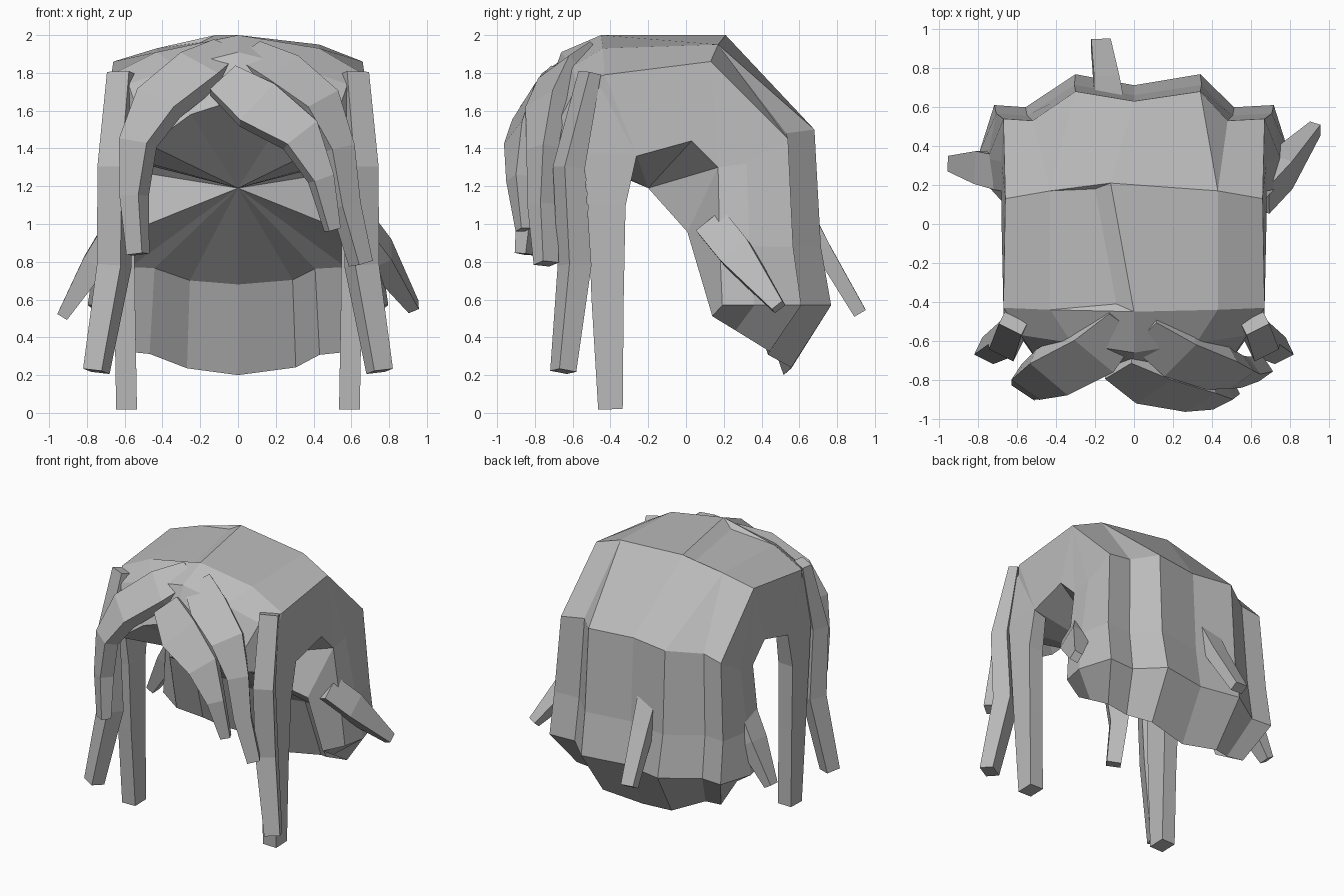
import bpy
import bmesh
from mathutils import Vector

default_cube = bpy.data.objects.get("Cube")
if default_cube:
    bpy.data.objects.remove(default_cube, do_unlink=True)

# Single matte grey
grey = bpy.data.materials.new("hair grey")
grey.use_nodes = True
grey.diffuse_color = (0.5, 0.5, 0.5, 1)
grey.node_tree.nodes["Principled BSDF"].inputs["Base Color"].default_value = grey.diffuse_color

HEAD_CENTRE = Vector((0, 0, 1.2))


def finish(name, bm):
    """Turn a bmesh into a flat shaded object."""
    bmesh.ops.recalc_face_normals(bm, faces=bm.faces[:])
    mesh = bpy.data.meshes.new(name)
    bm.to_mesh(mesh)
    bm.free()
    mesh.materials.append(grey)
    obj = bpy.data.objects.new(name, mesh)
    bpy.context.scene.collection.objects.link(obj)
    return obj


def lock(name, sections, facing=None):
    """Four-sided lock through sections of (x, y, z, width, thickness).

    Its broad side looks along facing, or away from the head by default.
    """
    bm = bmesh.new()
    centres = [Vector(section[:3]) for section in sections]
    rings = []
    for i, centre in enumerate(centres):
        before = centres[max(i - 1, 0)]
        after = centres[min(i + 1, len(centres) - 1)]
        tangent = (after - before).normalized()
        outward = Vector(facing) if facing else centre - HEAD_CENTRE
        side = tangent.cross(outward).normalized()
        depth = side.cross(tangent)
        width, thickness = sections[i][3:]
        corners = ((-1, -1), (1, -1), (1, 1), (-1, 1))
        rings.append([bm.verts.new(centre + side * width * u / 2 + depth * thickness * v / 2)
                      for u, v in corners])
    for lower, upper in zip(rings, rings[1:]):
        for k in range(4):
            n = (k + 1) % 4
            bm.faces.new((lower[k], lower[n], upper[n], upper[k]))
    bm.faces.new(rings[0])
    bm.faces.new(rings[-1])
    return finish(name, bm)


class Patchwork:
    """Builds faces from points, sharing equal points and skipping collapsed faces."""

    def __init__(self):
        self.bm = bmesh.new()
        self.known = {}

    def vert(self, point):
        key = tuple(round(c, 4) + 0.0 for c in point)
        if key not in self.known:
            self.known[key] = self.bm.verts.new(key)
        return self.known[key]

    def face(self, points):
        verts = list(dict.fromkeys(self.vert(p) for p in points))
        if len(verts) > 2 and not self.bm.faces.get(verts):
            self.bm.faces.new(verts)

    def strips(self, columns):
        for left, right in zip(columns, columns[1:]):
            for i in range(len(left) - 1):
                self.face((left[i], right[i], right[i + 1], left[i + 1]))


def back_column(top, x, y, z, flare=0.07):
    """One ridge of the back, flaring down then tucking under to the inner rim."""
    drop = max(0.63 - y, 0)
    return [top, (x, y, z),
            (x * (1.02 + flare / 2), y * 1.05, 0.88),
            (x * (1 + flare), y * 1.13, 0.57),
            (x * 0.9, y * 0.82, 0.2 + 0.5 * drop + 0.12 * abs(x)),
            (x * 0.85, y * 0.75 - 0.12, 0.68 + 0.5 * drop + 0.07 * abs(x))]


# Main cap: crown, sides, back shell and the shallow cone that closes it
cap = Patchwork()
apex = (0, -0.2, 1.19)
for s in (1, -1):
    def at(x, y, z):
        return (s * x, y, z)

    front_mid, front_side = (0, -0.45, 2), at(0.67, -0.43, 1.79)
    front_half = at(0.43, -0.44, 1.92 + 0.01 * s)
    crown_mid, crown_side = (-0.12, 0.21, 2), at(0.66, 0.13, 1.86)
    crown_half = at(0.43, 0.17, 1.94 + 0.01 * s)

    # Crown, with a stepped parting on one side
    top_rows = [[front_mid, crown_mid], [front_half, crown_half], [front_side, crown_side]]
    if s < 0:
        top_rows.insert(1, [(-0.09, -0.41, 1.95), (-0.2, 0.18, 1.96)])
        cap.face((front_mid, top_rows[1][0], front_half))
        cap.face((crown_mid, top_rows[1][1], crown_half))
    cap.strips(top_rows)

    # Ridged back
    ridges = [back_column(crown_mid, 0, 0.63, 1.5),
              back_column(crown_half, s * 0.32 + 0.02, 0.68, 1.5, 0),
              back_column(crown_half, s * 0.5 - 0.02, 0.53, 1.48),
              back_column(crown_side, s * 0.67, 0.54, 1.45),
              back_column(crown_side, s * 0.68, 0.32, 1.32, 0.17),
              back_column(crown_side, s * 0.68, 0.17, 1.3, 0.12)]
    cap.strips(ridges)
    cap.face(ridges[-1][1:])

    # Forehead and the side panel with its arch
    arch_back, arch_front = at(0.68, 0.03, 1.44), at(0.67, -0.26, 1.36)
    temple = at(0.61, -0.54, 1.36)
    fringe = [(0, -0.75, 1.66), at(0.25, -0.77, 1.58), at(0.47, -0.74, 1.42)]
    cap.strips([[front_mid, (0, -0.66, 1.91), fringe[0]],
                [front_half, at(0.32, -0.61, 1.83), fringe[1]],
                [front_side, at(0.58, -0.57, 1.74), fringe[2]],
                [front_side, front_side, temple],
                [front_side, front_side, arch_front],
                [crown_side, crown_side, arch_back],
                [crown_side, crown_side, ridges[-1][1]]])

    # Inner cone
    rim = [r[-1] for r in ridges] + [ridges[-1][1], arch_back, arch_front, temple] + fringe[::-1]
    for a, b in zip(rim, rim[1:]):
        cap.face((a, b, apex))
finish("hair_cap", cap.bm)

# Locks that repeat on both sides
for s, label in ((1, "left"), (-1, "right")):
    lock(label + "_sideburn",
         [(s * 0.63, -0.42, 1.72, 0.12, 0.06), (s * 0.62, -0.4, 1.37, 0.28, 0.1),
          (s * 0.61, -0.42, 1.1, 0.2, 0.12), (s * 0.6, -0.415, 0.6, 0.17, 0.11),
          (s * 0.59, -0.4, 0.02, 0.13, 0.11)], (s, 0, 0))
    lock(label + "_temple_lock",
         [(s * 0.62, -0.51, 1.8, 0.13, 0.07), (s * 0.655, -0.62, 1.3, 0.14, 0.12),
          (s * 0.655, -0.59, 0.78, 0.14, 0.13), (s * 0.75, -0.65, 0.22, 0.11, 0.1)],
         (s * 0.5, -1, 0))

# Swept fringe locks, each running from the parting into a hanging tail
lock("right_fringe",
     [(-0.05, -0.5, 1.92, 0.2, 0.06), (-0.2, -0.65, 1.82, 0.28, 0.09),
      (-0.42, -0.76, 1.64, 0.27, 0.1), (-0.53, -0.81, 1.43, 0.18, 0.1),
      (-0.55, -0.82, 1.15, 0.12, 0.1), (-0.53, -0.85, 0.84, 0.1, 0.07)])
lock("left_fringe",
     [(0.05, -0.55, 1.9, 0.2, 0.06), (0.23, -0.67, 1.8, 0.26, 0.09),
      (0.43, -0.74, 1.64, 0.23, 0.1), (0.53, -0.76, 1.4, 0.15, 0.1),
      (0.57, -0.76, 1.1, 0.12, 0.11), (0.65, -0.74, 0.79, 0.09, 0.1)])
lock("swooping_lock",
     [(-0.08, -0.73, 1.76, 0.2, 0.06), (0.1, -0.83, 1.63, 0.29, 0.07),
      (0.33, -0.88, 1.47, 0.22, 0.08), (0.44, -0.89, 1.24, 0.12, 0.08),
      (0.5, -0.86, 0.97, 0.07, 0.06)])

# Loose flicks at the sides and back
lock("left_flick",
     [(0.64, 0.14, 1, 0.18, 0.12), (0.75, 0.27, 0.84, 0.18, 0.14),
      (0.93, 0.49, 0.56, 0.07, 0.06)], (1, -0.3, 0.4))
lock("right_flick",
     [(-0.64, 0.26, 1, 0.18, 0.12), (-0.76, 0.29, 0.79, 0.17, 0.13),
      (-0.93, 0.31, 0.51, 0.08, 0.06)], (-1, 0, 0.4))
lock("back_flick",
     [(-0.13, 0.62, 1.08, 0.15, 0.08), (-0.14, 0.72, 0.87, 0.13, 0.09),
      (-0.17, 0.92, 0.53, 0.1, 0.07)], (0, 1, 0.4))
